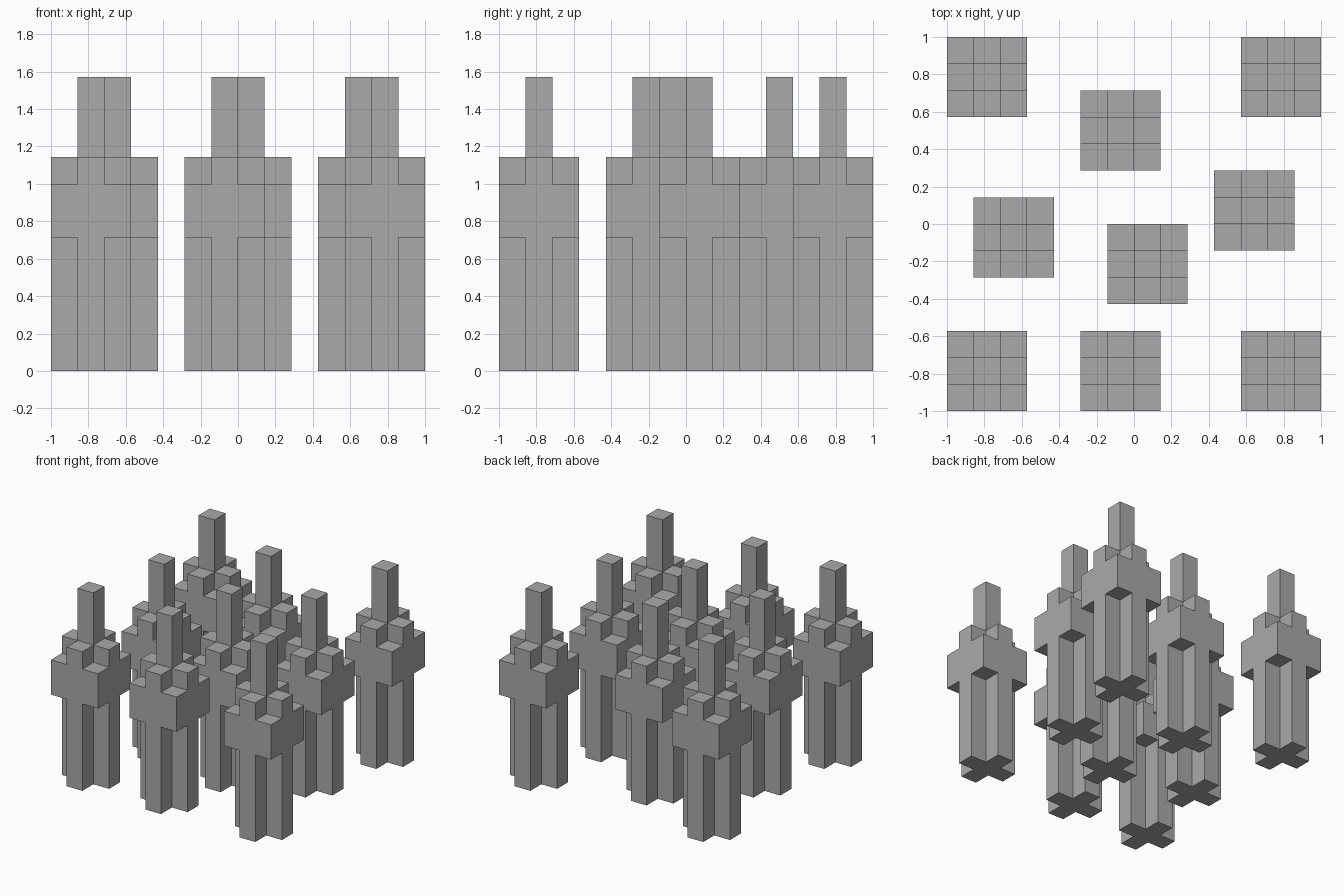
import bpy
import bmesh
from mathutils import Vector

cube = bpy.data.objects.get("Cube")
if cube:
    bpy.data.objects.remove(cube, do_unlink=True)

U = 1 / 7  # one block

grey = bpy.data.materials.new("stone_grey")
grey.use_nodes = True
colour = (0.4, 0.4, 0.4, 1)
grey.diffuse_color = colour
grey.node_tree.nodes["Principled BSDF"].inputs["Base Color"].default_value = colour


def extrude(bm, faces, height):
    """Pull faces along z and return the new cap faces."""
    new = bmesh.ops.extrude_face_region(bm, geom=faces)["geom"]
    verts = [g for g in new if isinstance(g, bmesh.types.BMVert)]
    bmesh.ops.translate(bm, verts=verts, vec=(0, 0, height * U))
    return [g for g in new if isinstance(g, bmesh.types.BMFace)]


def offset(face):
    """Distance from the pillar axis, counted in blocks along x plus y."""
    c = face.calc_center_median()
    return round(abs(c.x) / U) + round(abs(c.y) / U)


def pillar_mesh():
    bm = bmesh.new()
    # Square body, three blocks wide and two high
    bmesh.ops.create_grid(bm, x_segments=3, y_segments=3, size=1.5 * U)
    bmesh.ops.translate(bm, verts=bm.verts, vec=(0, 0, 5 * U))
    under = list(bm.faces)
    top = extrude(bm, under, 2)
    # Cross-shaped leg below the body
    extrude(bm, [f for f in under if offset(f) < 2], -5)
    # Cross-shaped crown, then the centre post
    crown = extrude(bm, [f for f in top if offset(f) < 2], 1)
    extrude(bm, [f for f in crown if offset(f) == 0], 3)
    # Merge coplanar faces into clean panels
    bmesh.ops.dissolve_limit(bm, angle_limit=0.01, verts=bm.verts, edges=bm.edges)
    bmesh.ops.recalc_face_normals(bm, faces=bm.faces)
    mesh = bpy.data.meshes.new("pillar")
    bm.to_mesh(mesh)
    bm.free()
    mesh.materials.append(grey)
    return mesh


# Pillar centres, in blocks
places = {
    "back_right": (-5.5, 5.5), "back_left": (5.5, 5.5), "back_middle": (-0.5, 3.5),
    "middle_left": (4.5, 0.5), "middle_right": (-4.5, -0.5), "centre": (0.5, -1.5),
    "front_right": (-5.5, -5.5), "front_middle": (-0.5, -5.5), "front_left": (5.5, -5.5),
}
mesh = pillar_mesh()
for name, (x, y) in places.items():
    pillar = bpy.data.objects.new(name + "_pillar", mesh)
    pillar.location = Vector((x, y, 0)) * U
    bpy.context.collection.objects.link(pillar)
